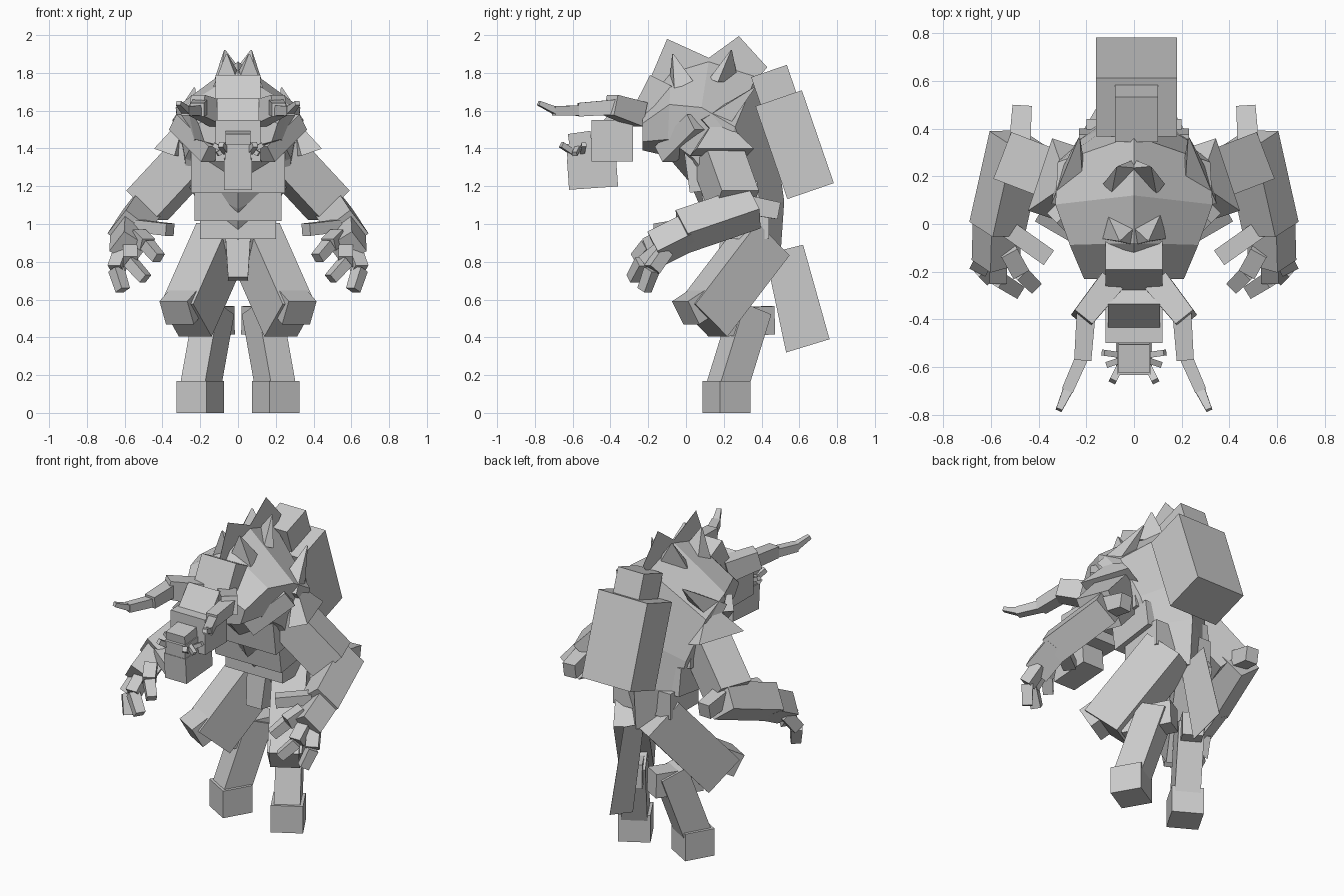
import bpy, bmesh, math
from mathutils import Vector, Matrix

cube = bpy.data.objects.get("Cube")
if cube:
    bpy.data.objects.remove(cube)

grey = bpy.data.materials.new("stone_grey")
grey.use_nodes = True
grey.diffuse_color = (0.6, 0.6, 0.6, 1)
grey.node_tree.nodes["Principled BSDF"].inputs["Base Color"].default_value = (0.6, 0.6, 0.6, 1)


def finish(name, bm):
    bmesh.ops.recalc_face_normals(bm, faces=bm.faces)
    me = bpy.data.meshes.new(name)
    bm.to_mesh(me)
    bm.free()
    me.materials.append(grey)
    ob = bpy.data.objects.new(name, me)
    bpy.context.collection.objects.link(ob)
    return ob


def bar(name, a, b, w, h, taper=1.0, roll=0):
    """Box running from a to b, w wide and h high, narrowing towards b."""
    a, b = Vector(a), Vector(b)
    d = b - a
    bm = bmesh.new()
    bmesh.ops.create_cube(bm, size=1)
    for v in bm.verts:
        k = taper if v.co.y > 0 else 1
        v.co = Vector((v.co.x * w * k, v.co.y * d.length, v.co.z * h * k))
    turn = d.to_track_quat('Y', 'Z').to_matrix().to_4x4()
    spin = Matrix.Rotation(math.radians(roll), 4, 'Y')
    bm.transform(Matrix.Translation((a + b) / 2) @ turn @ spin)
    return finish(name, bm)


def pair(name, a, b, w, h, taper=1.0, roll=0):
    for side, s in (("left_", 1), ("right_", -1)):
        bar(side + name, (a[0] * s, a[1], a[2]), (b[0] * s, b[1], b[2]), w, h, taper, roll * s)


def block(name, centre, size, tilt=0):
    bm = bmesh.new()
    bmesh.ops.create_cube(bm, size=1)
    bm.transform(Matrix.Translation(centre) @ Matrix.Rotation(math.radians(tilt), 4, 'X')
                 @ Matrix.Diagonal((*size, 1)))
    return finish(name, bm)


def fin(name, outline):
    """Paper-thin upright plate on the centre line."""
    bm = bmesh.new()
    f = bm.faces.new([bm.verts.new((-0.001, y, z)) for y, z in outline])
    out = bmesh.ops.extrude_face_region(bm, geom=[f])["geom"]
    bmesh.ops.translate(bm, vec=(0.002, 0, 0),
                        verts=[g for g in out if isinstance(g, bmesh.types.BMVert)])
    return finish(name, bm)


# Hunched torso: six-sided rings (back point, belly point, half width)
rings = [((-.23, 1.62), (-.23, 1.39), .21),
         ((-.08, 1.8), (-.1, 1.36), .27),
         ((.12, 1.86), (.02, 1.22), .33),
         ((.37, 1.78), (.08, 1.08), .32),
         ((.48, 1.4), (.12, 1.03), .24),
         ((.52, 1.12), (.16, .97), .2),
         ((.5, .83), (.22, .82), .1)]
bm = bmesh.new()
loops = []
for top, low, w in rings:
    top, low = Vector((0, *top)), Vector((0, *low))
    pts = [top]
    for x, t in ((w, .38), (w * .85, .8), (0, 1), (-w * .85, .8), (-w, .38)):
        pts.append(top.lerp(low, t) + Vector((x, 0, 0)))
    loops.append([bm.verts.new(p) for p in pts])
for r, s in zip(loops, loops[1:]):
    for i in range(6):
        j = (i + 1) % 6
        bm.faces.new((r[i], r[j], s[j], s[i]))
bm.faces.new(loops[0])
bm.faces.new(loops[-1])
finish("torso", bm)
block("chest", (0, .15, 1.32), (.5, .3, .27), 8)
block("belly", (0, .24, 1.12), (.46, .3, .17), 8)
block("waist", (0, .3, 1.0), (.4, .28, .16))
bar("loincloth", (0, .25, .98), (0, .2, .71), .14, .12, .75)

# Head, jaw and forehead
block("head", (0, -.39, 1.44), (.24, .22, .22))
block("brow", (0, -.36, 1.53), (.22, .24, .14), 50)
block("forehead", (0, -.16, 1.65), (.24, .18, .22), -27)
block("snout", (0, -.56, 1.44), (.13, .12, .09), 8)
block("jaw", (0, -.495, 1.27), (.15, .26, .16), 4)
block("muzzle", (0, -.53, 1.38), (.14, .2, .1), 4)
pair("cheek_tusk", (.06, -.55, 1.38), (.13, -.54, 1.42), .025, .025)
pair("front_tusk", (.06, -.6, 1.38), (.09, -.66, 1.42), .03, .03)
pair("lower_tusk", (.05, -.57, 1.41), (.11, -.59, 1.37), .025, .025)

# Horns in four pieces
pair("horn_base", (.1, -.25, 1.58), (.22, -.4, 1.63), .11, .13, .85)
pair("horn_middle", (.2, -.36, 1.62), (.215, -.57, 1.605), .08, .08, .9)
pair("horn_bend", (.21, -.54, 1.6), (.28, -.7, 1.6), .055, .055, .9)
pair("horn_tip", (.27, -.68, 1.595), (.315, -.78, 1.64), .045, .04, .6)

# Collar and shoulders
pair("collar", (.31, .06, 1.54), (.14, -.11, 1.37), .1, .1)
pair("shoulder_spike", (.34, .19, 1.38), (.28, .17, 1.57), .32, .12, .05)
pair("back_spike", (.27, .12, 1.5), (.23, .36, 1.72), .14, .14, .05)

# Arms
pair("upper_arm", (.22, .16, 1.38), (.48, .26, 1.1), .21, .22)
pair("elbow_spur", (.48, .33, 1.1), (.47, .49, 1.07), .09, .1, .9)
pair("forearm", (.49, .36, 1.09), (.575, -.02, .96), .17, .17, 1, 40)
pair("hand", (.575, .02, .96), (.58, -.16, .87), .15, .14, 1, 35)
pair("thumb", (.53, -.02, .99), (.36, -.14, .97), .075, .065)
digits = [("index", (.53, -.11, .94), (.48, -.2, .89), (.42, -.26, .82)),
          ("middle", (.57, -.13, .88), (.57, -.23, .8), (.49, -.28, .71)),
          ("outer", (.61, -.11, .86), (.645, -.18, .76), (.61, -.22, .65))]
for n, a, b, c in digits:
    pair(n + "_finger", a, b, .075, .07)
    pair(n + "_claw", b, c, .065, .06, .9)


# Legs, each in a plane turned thirty degrees outward
def leg(u, z):
    return (.2 + .5 * u, .215 - .866 * u, z)


pair("thigh", leg(-.23, .92), leg(.15, .49), .2, .26)
pair("kneecap", leg(.11, .61), leg(.25, .53), .17, .14)
pair("hock", leg(.04, .48), leg(-.26, .49), .12, .15)
pair("shin", leg(-.15, .55), leg(0, .13), .15, .17)
pair("foot", leg(-.0925, .085), leg(.0925, .085), .185, .17)

# Pack on the back
block("pack", (.01, .575, 1.42), (.34, .26, .52), 19)
block("pack_roll", (.01, .47, 1.72), (.18, .2, .19), 19)

# Thin fins and tail
fin("tail", [(.42, .84), (.62, .89), (.76, .39), (.53, .32)])
fin("front_fin", [(-.24, 1.65), (-.1, 1.98), (.12, 1.88), (0, 1.6)])
fin("rear_fin", [(.08, 1.85), (.28, 1.995), (.43, 1.83), (.28, 1.65)])

# Splayed ridge spikes
pair("rear_ridge_spike", (.04, .2, 1.76), (.07, .24, 1.92), .18, .06, .05)
pair("front_ridge_spike", (.05, -.02, 1.72), (.06, -.07, 1.9), .16, .12, .05)
